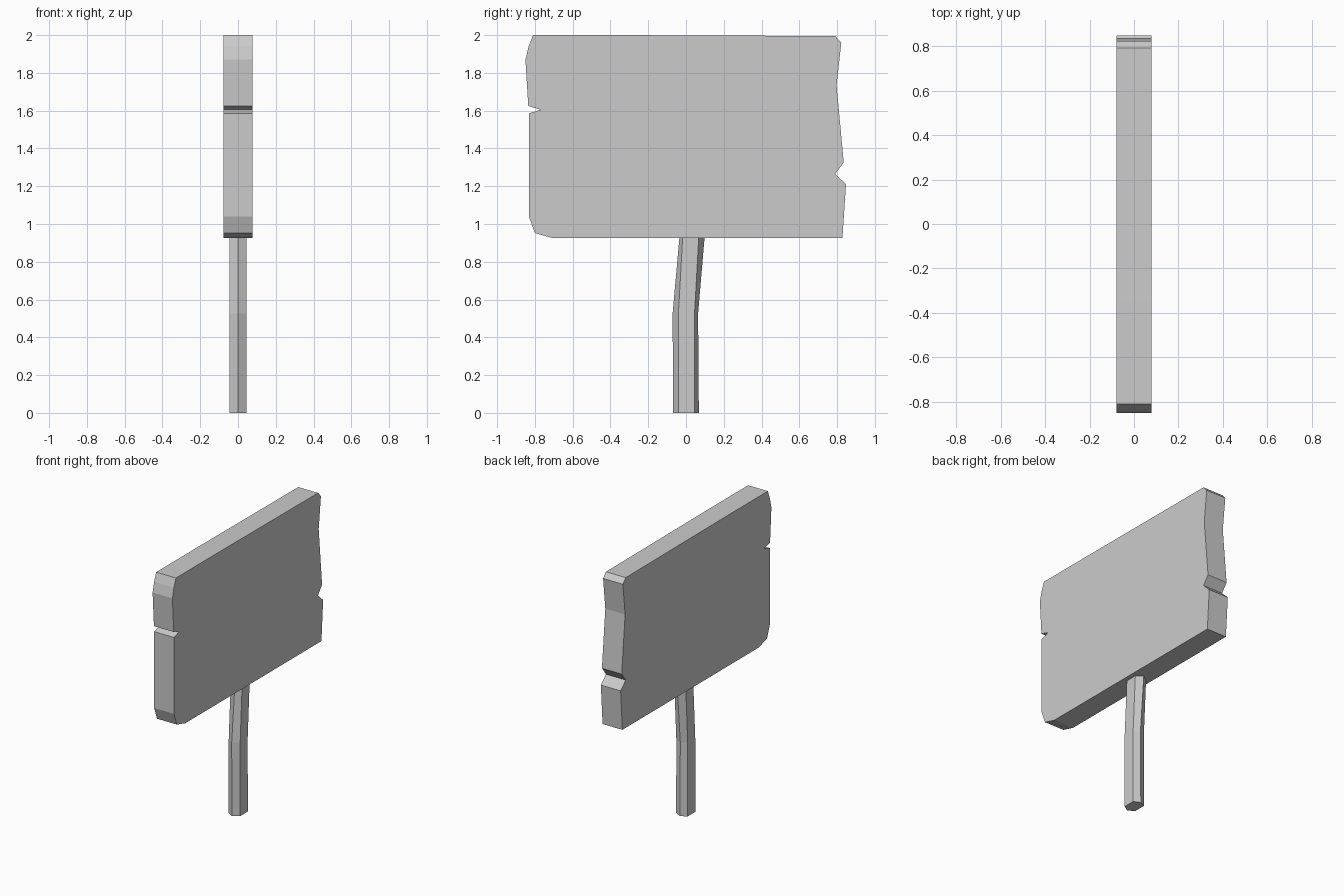
import bpy
import bmesh

if "Cube" in bpy.data.objects:
    bpy.data.objects.remove(bpy.data.objects["Cube"])


def loft(name, rings):
    """Bridge a list of equally sized vertex rings and cap both ends."""
    bm = bmesh.new()
    loops = [[bm.verts.new(p) for p in ring] for ring in rings]
    n = len(loops[0])
    for a, b in zip(loops, loops[1:]):
        for i in range(n):
            j = (i + 1) % n
            bm.faces.new((a[i], a[j], b[j], b[i]))
    bm.faces.new(loops[0][::-1])
    bm.faces.new(loops[-1])
    bmesh.ops.recalc_face_normals(bm, faces=bm.faces)
    mesh = bpy.data.meshes.new(name)
    bm.to_mesh(mesh)
    bm.free()
    obj = bpy.data.objects.new(name, mesh)
    bpy.context.collection.objects.link(obj)
    return obj


# Weathered sign board: chipped (y, z) outline extruded along x
outline = [
    (-0.81, 2.0), (-0.35, 2.0), (0.79, 1.995), (0.822, 1.96), (0.797, 1.735),
    (0.835, 1.325), (0.79, 1.265), (0.847, 1.21), (0.828, 0.925),
    (-0.705, 0.925), (-0.80, 0.952), (-0.832, 1.04), (-0.832, 1.585),
    (-0.77, 1.605), (-0.835, 1.625), (-0.85, 1.87), (-0.833, 1.94),
]
loft("sign_board", [[(x, y, z) for y, z in outline] for x in (-0.078, 0.078)])

# Bent six-sided post: z, then front tip, front edge, back edge, back tip in y
sections = [
    (0.0, -0.068, -0.040, 0.046, 0.068),
    (0.525, -0.071, -0.040, 0.045, 0.064),
    (0.96, -0.032, -0.016, 0.069, 0.101),
]
w = 0.045
loft("post", [
    [(0, tip0, z), (w, e0, z), (w, e1, z), (0, tip1, z), (-w, e1, z), (-w, e0, z)]
    for z, tip0, e0, e1, tip1 in sections
])
